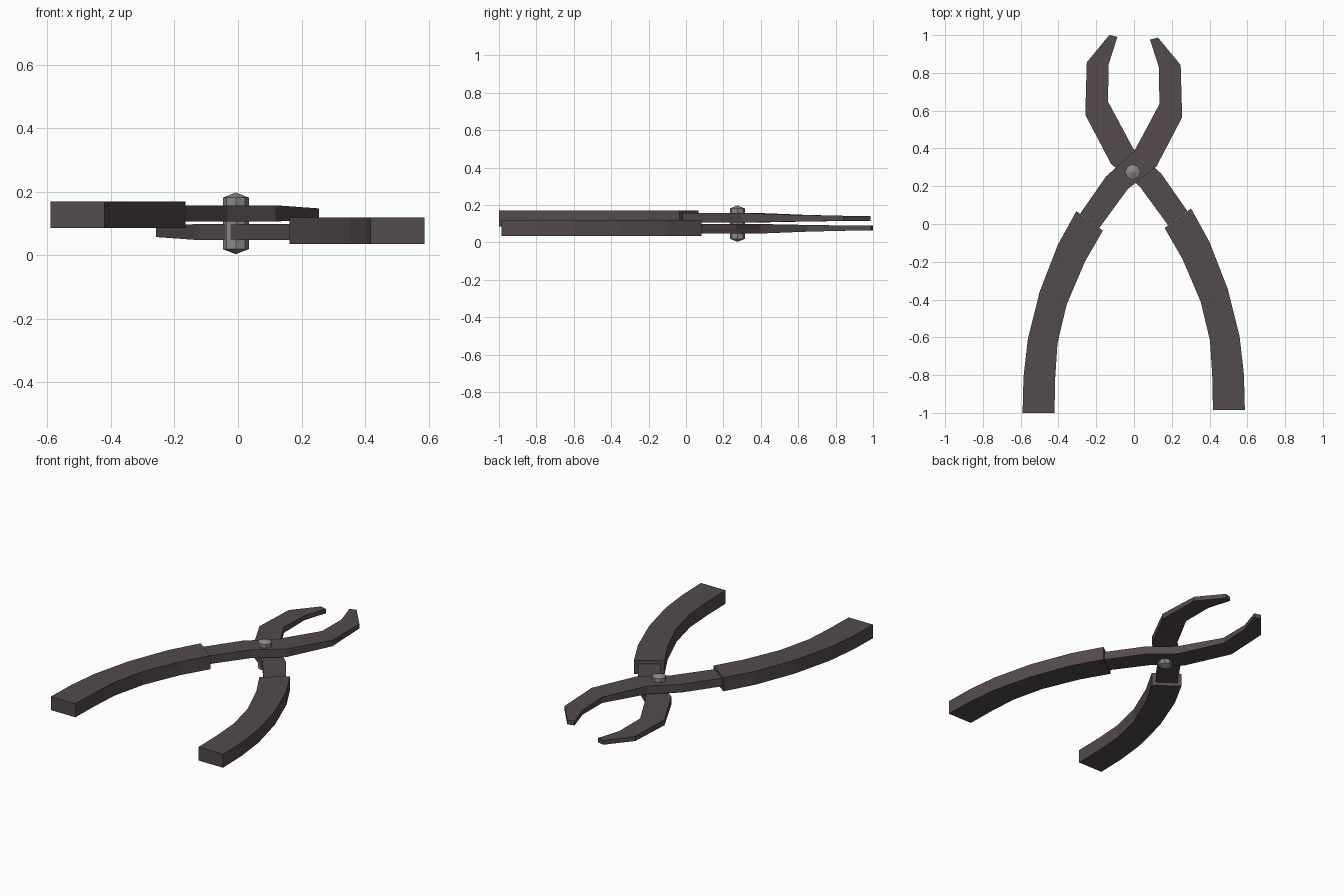
import bpy, bmesh, math

if "Cube" in bpy.data.objects:
    bpy.data.objects.remove(bpy.data.objects["Cube"])

MID_Z = 0.102  # plane between the two crossing arms


def material(name, rgb):
    m = bpy.data.materials.new(name)
    m.diffuse_color = (*rgb, 1)
    m.use_nodes = True
    m.node_tree.nodes["Principled BSDF"].inputs["Base Color"].default_value = m.diffuse_color
    return m


DARK = material("dark_taupe", (0.088, 0.069, 0.075))
GREY = material("rivet_grey", (0.25, 0.25, 0.25))


def loft(name, sections, flip):
    """Box-section strip. section = left x, y, right x, y, bottom z, top z.
    flip turns the part over for the opposite arm."""
    bm = bmesh.new()
    rings = []
    for lx, ly, rx, ry, z0, z1 in sections:
        ring = []
        for x, y, z in ((lx, ly, z0), (rx, ry, z0), (rx, ry, z1), (lx, ly, z1)):
            if flip:
                x, y, z = -x - 0.003, y + 0.014, 2 * MID_Z - z
            ring.append(bm.verts.new((x, y, z)))
        rings.append(ring)
    for a, b in zip(rings, rings[1:]):
        for i in range(4):
            j = (i + 1) % 4
            bm.faces.new((a[i], a[j], b[j], b[i]))
    bm.faces.new(rings[0])
    bm.faces.new(rings[-1])
    bmesh.ops.recalc_face_normals(bm, faces=bm.faces)
    me = bpy.data.meshes.new(name)
    bm.to_mesh(me)
    bm.free()
    me.materials.append(DARK)
    ob = bpy.data.objects.new(name, me)
    bpy.context.collection.objects.link(ob)


# Metal lever: from the grip, over the pivot, to the thin jaw tip
LEVER = [
    (-0.285, 0.055, -0.183, -0.02, 0.106, 0.157),
    (-0.147, 0.253, -0.033, 0.185, 0.106, 0.157),
    (0.000, 0.383, 0.118, 0.303, 0.106, 0.157),
    (0.135, 0.635, 0.255, 0.565, 0.111, 0.147),
    (0.131, 0.832, 0.247, 0.842, 0.114, 0.142),
    (0.085, 0.976, 0.127, 0.987, 0.115, 0.142),
]

# Thick curved grip: outer and inner edge points
GRIP = [(ox, oy, ix, iy, 0.085, 0.169) for ox, oy, ix, iy in (
    (-0.305, 0.068, -0.165, -0.035),
    (-0.403, -0.11, -0.26, -0.20),
    (-0.500, -0.36, -0.356, -0.425),
    (-0.562, -0.61, -0.405, -0.63),
    (-0.585, -0.81, -0.417, -0.81),
    (-0.590, -1.0, -0.421, -1.0),
)]

for side, flip in (("upper", False), ("lower", True)):
    loft(side + "_lever_and_jaw", LEVER, flip)
    loft(side + "_grip", GRIP, flip)

# Pivot rivet: eight-sided pin with shallow pointed ends
bm = bmesh.new()
bmesh.ops.create_cone(bm, cap_ends=True, segments=8, radius1=0.041,
                      radius2=0.041, depth=0.162)
caps = [f for f in bm.faces if abs(f.normal.z) > 0.9]
for f in caps:
    z = math.copysign(0.097, f.calc_center_median().z)
    v = bmesh.ops.poke(bm, faces=[f])["verts"][0]
    v.co.z = z
me = bpy.data.meshes.new("pivot_rivet")
bm.to_mesh(me)
bm.free()
me.materials.append(GREY)
rivet = bpy.data.objects.new("pivot_rivet", me)
rivet.location = (-0.007, 0.275, 0.1)
bpy.context.collection.objects.link(rivet)
